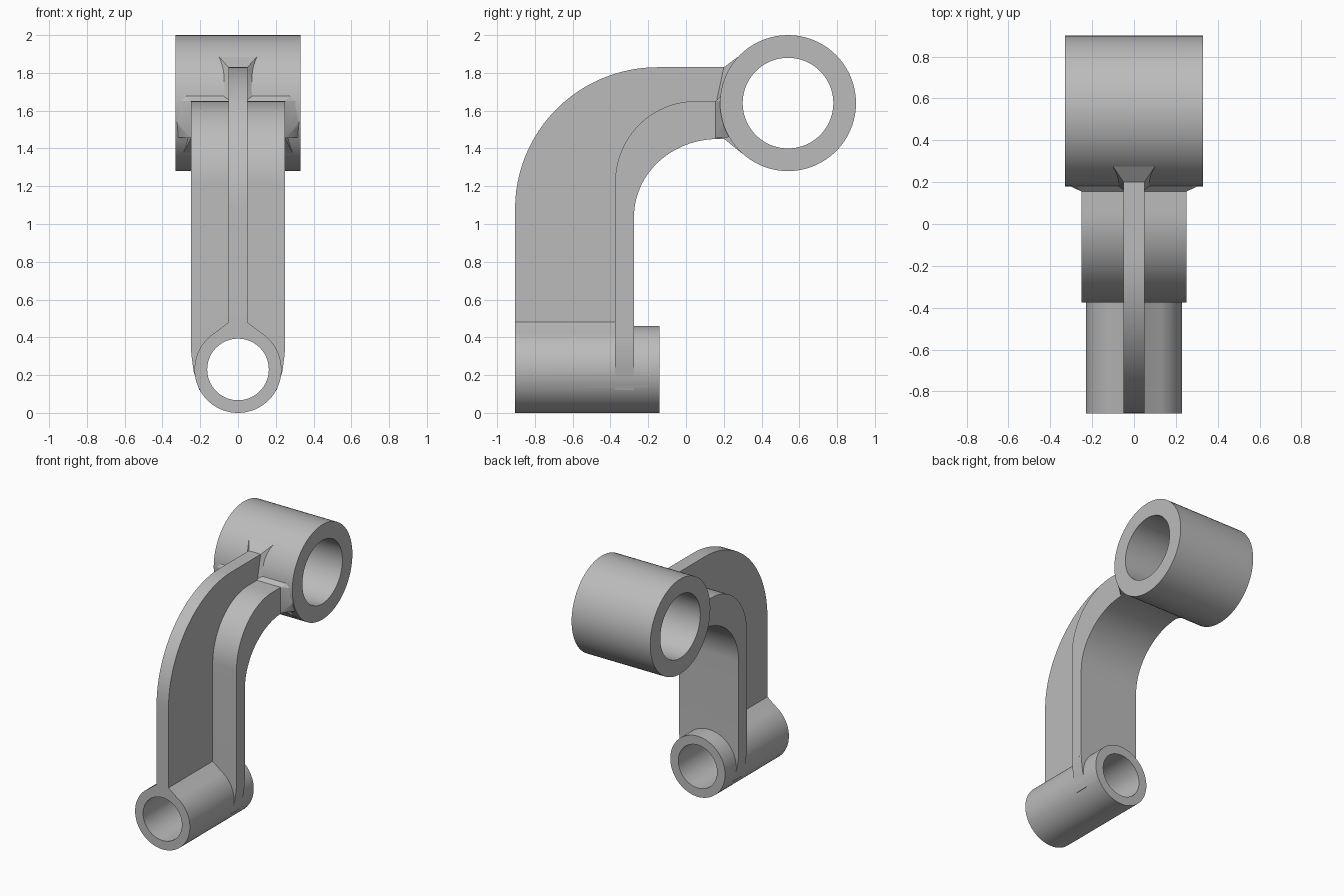
import bpy, bmesh, math
from mathutils import Vector

if "Cube" in bpy.data.objects:
    bpy.data.objects.remove(bpy.data.objects["Cube"])

grey = bpy.data.materials.new("cast_grey")
grey.diffuse_color = (0.5, 0.5, 0.5, 1)
grey.use_nodes = True
grey.node_tree.nodes["Principled BSDF"].inputs["Base Color"].default_value = grey.diffuse_color


def make(name, bm):
    bmesh.ops.recalc_face_normals(bm, faces=bm.faces)
    me = bpy.data.meshes.new(name)
    bm.to_mesh(me)
    bm.free()
    me.materials.append(grey)
    ob = bpy.data.objects.new(name, me)
    bpy.context.collection.objects.link(ob)
    return ob


def prism(name, pts, axis, a, b):
    """Extrude a profile along x (points are y,z) or y (points are x,z)."""
    bm = bmesh.new()
    place = (lambda p: (a, p[0], p[1])) if axis == "x" else (lambda p: (p[0], a, p[1]))
    face = bm.faces.new([bm.verts.new(place(p)) for p in pts])
    new = bmesh.ops.extrude_face_region(bm, geom=[face])["geom"]
    move = Vector((b - a, 0, 0)) if axis == "x" else Vector((0, b - a, 0))
    bmesh.ops.translate(bm, vec=move, verts=[v for v in new if isinstance(v, bmesh.types.BMVert)])
    return make(name, bm)


def hull(name, pts):
    """Convex block through points mirrored in x."""
    bm = bmesh.new()
    for x, y, z in pts:
        for s in (-1, 1):
            bm.verts.new((s * x, y, z))
    bmesh.ops.convex_hull(bm, input=bm.verts)
    return make(name, bm)


def cylinder(name, axis, c, r, a, b, n=72):
    pts = [(c[0] + r * math.cos(2 * math.pi * i / n),
            c[1] + r * math.sin(2 * math.pi * i / n)) for i in range(n)]
    return prism(name, pts, axis, a, b)


def bend(c, a, b, n=24):
    """Quarter ellipse from vertical (front) to horizontal (top)."""
    return [(c[0] - a * math.cos(math.pi / 2 * i / n),
             c[1] + b * math.sin(math.pi / 2 * i / n)) for i in range(n + 1)]


def combine(target, other, op):
    m = target.modifiers.new("combine", "BOOLEAN")
    m.operation, m.object, m.solver = op, other, "EXACT"
    bpy.context.view_layer.objects.active = target
    bpy.ops.object.modifier_apply(modifier=m.name)
    bpy.data.objects.remove(other)


LOW, HIGH = (0.0, 0.23), (0.54, 1.64)

# Curved flange and central rib
outer = bend((0.05, 1.22), 0.425, 0.43)
inner = bend((0.17, 1.04), 0.445, 0.41)
arm = prism("bracket_arm",
            [(-0.375, 0.36)] + outer + [(0.26, 1.65), (0.26, 1.45)]
            + inner[::-1] + [(-0.275, 0.36)], "x", -0.25, 0.25)
middle = bend((0.11, 1.13), 0.435, 0.42)
rib = prism("rib",
            [(-0.905, 0.3)] + bend((-0.15, 1.08), 0.755, 0.75)
            + [(0.25, 1.83), (0.25, 1.55)] + middle[::-1] + [(-0.325, 0.3)],
            "x", -0.05, 0.05)

# Flange foot and rib foot blending into the lower tube
foot = prism("flange_foot",
             [(-0.25, 0.37), (-0.247, 0.31), (-0.235, 0.22), (-0.205, 0.12),
              (0.205, 0.12), (0.235, 0.22), (0.247, 0.31), (0.25, 0.37)],
             "y", -0.375, -0.275)
rib_foot = prism("rib_foot",
                 [(-0.05, 0.48), (-0.16, 0.395), (-0.16, 0.2),
                  (0.16, 0.2), (0.16, 0.395), (0.05, 0.48)],
                 "y", -0.905, -0.325)

# Flared blends into the upper tube
flare = hull("flange_flare",
             [(0.25, 0.155, 1.65), (0.25, 0.155, 1.455),
              (0.325, 0.235, 1.73), (0.325, 0.235, 1.46),
              (0.325, 0.19, 1.65), (0.325, 0.195, 1.54), (0.325, 0.28, 1.6)])
under = hull("lower_flare",
             [(0.25, 0.2, 1.452), (0.25, 0.19, 1.56), (0.29, 0.295, 1.375),
              (0.29, 0.295, 1.56)])
rib_flare = hull("rib_flare",
                 [(0.05, 0.2, 1.829), (0.05, 0.155, 1.62), (0.1, 0.275, 1.885),
                  (0.1, 0.19, 1.65), (0.1, 0.28, 1.65)])

# Tubes
low_tube = cylinder("lower_tube", "y", LOW, 0.23, -0.905, -0.14)
high_tube = cylinder("upper_tube", "x", HIGH, 0.36, -0.33, 0.33)
for part in (rib, foot, rib_foot, flare, under, rib_flare, low_tube, high_tube):
    combine(arm, part, "UNION")

# Bores
combine(arm, cylinder("lower_bore", "y", LOW, 0.163, -1.1, 0.1), "DIFFERENCE")
combine(arm, cylinder("upper_bore", "x", HIGH, 0.24, -0.5, 0.5), "DIFFERENCE")

bpy.ops.object.select_all(action="DESELECT")
arm.select_set(True)
bpy.context.view_layer.objects.active = arm
bpy.ops.object.shade_smooth_by_angle(angle=math.radians(25))
